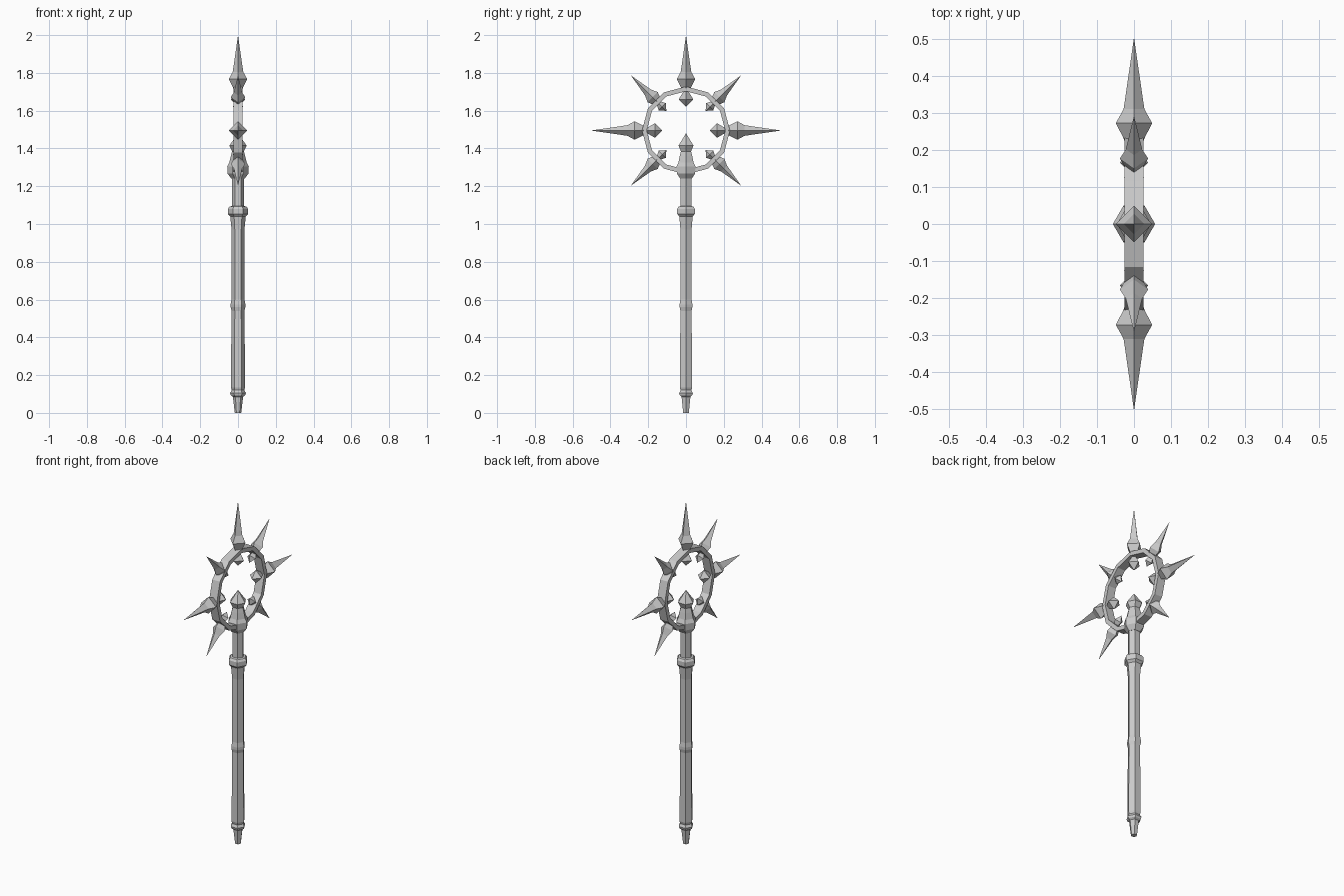
import bpy, bmesh
from math import sin, cos, pi
from mathutils import Matrix

if "Cube" in bpy.data.objects:
    bpy.data.objects.remove(bpy.data.objects["Cube"])

RING_Z = 1.495


def lathe(name, profile, sides, matrix=Matrix()):
    """Flat-shaded revolved profile of (radius, height); radius 0 makes a point."""
    bm = bmesh.new()
    rows = []
    for r, z in profile:
        n = 1 if r == 0 else sides
        rows.append([bm.verts.new((r * cos(2 * pi * i / sides), r * sin(2 * pi * i / sides), z))
                     for i in range(n)])
    for a, b in zip(rows, rows[1:]):
        for i in range(sides):
            j = (i + 1) % sides
            quad = [a[i % len(a)], a[j % len(a)], b[j % len(b)], b[i % len(b)]]
            bm.faces.new(list(dict.fromkeys(quad)))
    for row in (rows[0], rows[-1]):
        if len(row) > 1:
            bm.faces.new(row)
    return finish(name, bm, matrix)


def finish(name, bm, matrix=Matrix()):
    bmesh.ops.recalc_face_normals(bm, faces=bm.faces)
    bm.transform(matrix)
    mesh = bpy.data.meshes.new(name)
    bm.to_mesh(mesh)
    bm.free()
    obj = bpy.data.objects.new(name, mesh)
    bpy.context.collection.objects.link(obj)
    return obj


# Hexagonal shaft with pommel, grip bulge and collars
lathe("shaft", [(.017, 0), (.027, .085), (.038, .093), (.042, .105), (.033, .12),
                (.038, .135), (.034, .54), (.039, .56), (.039, .575), (.034, .60),
                (.034, .97), (.041, 1.04), (.054, 1.053), (.054, 1.08), (.045, 1.092),
                (.033, 1.095), (.033, 1.25)], 6)

# Head socket and pointed finial inside the ring
lathe("finial", [(.035, 1.24), (.056, 1.268), (.057, 1.305), (.046, 1.325), (.038, 1.36),
                 (.031, 1.385), (.046, 1.415), (0, 1.48)], 6)

# Twelve-sided ring with a rectangular section
bm = bmesh.new()
section = [(.208, -.025), (.233, -.025), (.233, .025), (.208, .025)]
loops = [[bm.verts.new((x, r * cos(k * pi / 6), RING_Z + r * sin(k * pi / 6)))
          for r, x in section] for k in range(12)]
for k in range(12):
    a, b = loops[k], loops[(k + 1) % 12]
    for i in range(4):
        j = (i + 1) % 4
        bm.faces.new((a[i], a[j], b[j], b[i]))
finish("ring", bm)

# Outer spikes and inner studs, every 45 degrees except at the shaft
long_spike = [(.022, .215), (.03, .235), (.049, .272), (.028, .31), (0, .503)]
short_spike = [(.02, .205), (.038, .25), (.022, .285), (0, .413)]
long_stud = [(0, .127), (.038, .165), (.012, .21)]
short_stud = [(0, .147), (.027, .178), (.01, .212)]
for k in range(8):
    if k == 4:
        continue
    m = Matrix.Translation((0, 0, RING_Z)) @ Matrix.Rotation(k * pi / 4, 4, 'X')
    lathe(f"spike_{k}", short_spike if k % 2 else long_spike, 4, m)
    lathe(f"stud_{k}", short_stud if k % 2 else long_stud, 4, m)
